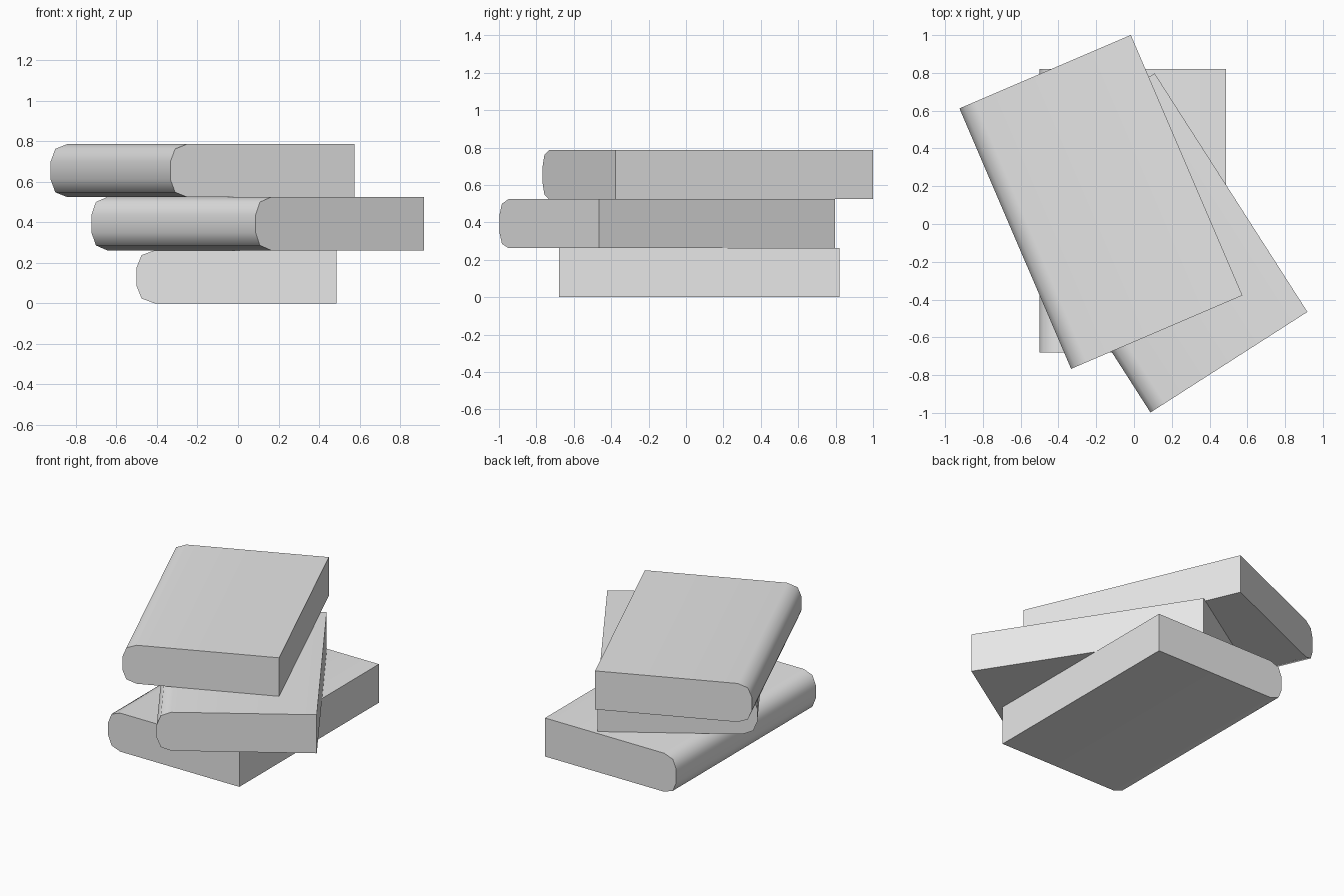
import bpy
import bmesh
import math

if "Cube" in bpy.data.objects:
    bpy.data.objects.remove(bpy.data.objects["Cube"], do_unlink=True)

grey = bpy.data.materials.new("light_grey")
grey.use_nodes = True
grey.diffuse_color = (0.8, 0.8, 0.8, 1)
grey.node_tree.nodes["Principled BSDF"].inputs["Base Color"].default_value = (0.8, 0.8, 0.8, 1)

WIDTH, LENGTH, THICK = 0.987, 1.5, 0.262
# Upper half of the rounded spine: inset from the spine, height above the middle
SPINE = [(0, 0.045), (0.025, 0.107), (0.09, THICK / 2)]


def book(name, x, y, level, degrees):
    """Extrude the spine-to-edge profile along the length of the book."""
    half = WIDTH / 2
    upper = [(inset - half, h) for inset, h in SPINE] + [(half, THICK / 2)]
    profile = upper + [(px, -h) for px, h in reversed(upper)]

    bm = bmesh.new()
    verts = [bm.verts.new((px, -LENGTH / 2, h)) for px, h in profile]
    end = bm.faces.new(verts)
    grown = bmesh.ops.extrude_face_region(bm, geom=[end], use_keep_orig=True)
    moved = [v for v in grown["geom"] if isinstance(v, bmesh.types.BMVert)]
    bmesh.ops.translate(bm, verts=moved, vec=(0, LENGTH, 0))
    bmesh.ops.recalc_face_normals(bm, faces=bm.faces)

    mesh = bpy.data.meshes.new(name)
    bm.to_mesh(mesh)
    bm.free()
    mesh.materials.append(grey)
    obj = bpy.data.objects.new(name, mesh)
    bpy.context.collection.objects.link(obj)
    obj.location = (x, y, THICK * (level + 0.5))
    obj.rotation_euler.z = math.radians(degrees)

    # Smooth spine, crisp ends and fore edge
    bpy.ops.object.select_all(action="DESELECT")
    obj.select_set(True)
    bpy.context.view_layer.objects.active = obj
    bpy.ops.object.shade_smooth_by_angle(angle=math.radians(60))


# Stack of three turned books
book("bottom_book", -0.007, 0.07, 0, 0)
book("middle_book", 0.098, -0.1, 1, 32.65)
book("top_book", -0.175, 0.117, 2, 23.2)
